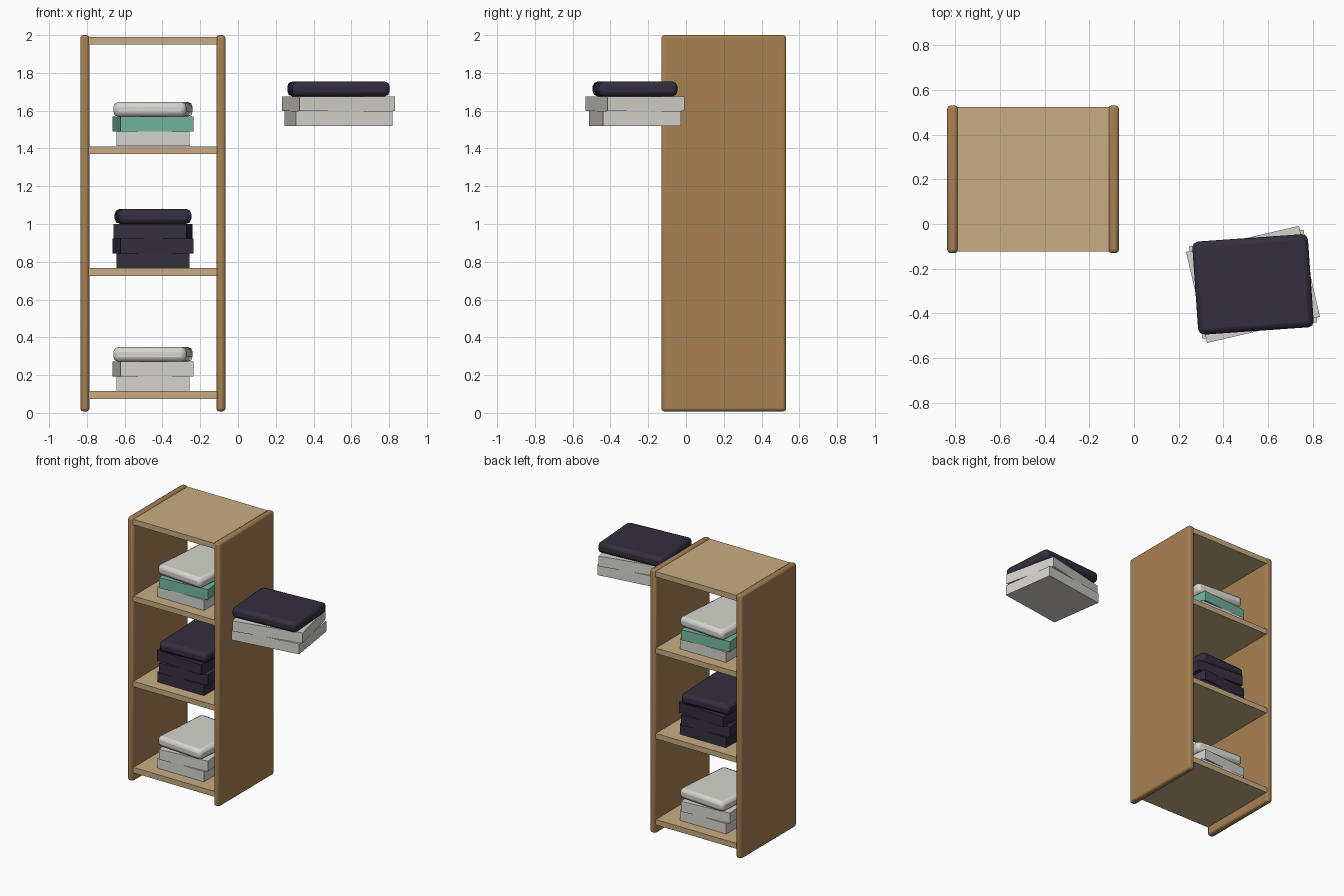
import bpy
from math import radians

if "Cube" in bpy.data.objects:
    bpy.data.objects.remove(bpy.data.objects["Cube"])


def material(name, rgb):
    m = bpy.data.materials.new(name)
    m.diffuse_color = [(c / 255) ** 2.2 for c in rgb] + [1]
    m.use_nodes = True
    m.node_tree.nodes["Principled BSDF"].inputs["Base Color"].default_value = m.diffuse_color
    return m


OAK = material("oak", (166, 128, 83))
BIRCH = material("birch", (198, 171, 130))
WHITE = material("white cloth", (212, 211, 205))
TEAL = material("teal cloth", (115, 181, 160))
DARK = material("dark cloth", (55, 50, 64))


def box(name, center, size, mat, angle=0, bevel=0):
    bpy.ops.mesh.primitive_cube_add(size=1, location=center)
    ob = bpy.context.object
    ob.name = name
    ob.scale = size
    bpy.ops.object.transform_apply(location=False, rotation=False, scale=True)
    ob.rotation_euler.z = radians(angle)
    ob.data.materials.append(mat)
    if bevel:
        mod = ob.modifiers.new("bevel", "BEVEL")
        mod.width = bevel
        mod.segments = 2
        bpy.ops.object.shade_smooth_by_angle(angle=radians(50))
    return ob


# Folded clothes: flat boxes with a soft rounded one on top
def stack(name, x, y, z, size, folds, height=0.078):
    for i, (mat, angle) in enumerate(folds):
        top = i == len(folds) - 1
        box(f"{name}_fold_{i + 1}", (x, y, z + height * (i + 0.5)),
            (*size, height), mat, angle, 0.026 if top else 0)


# Side panels
CX, CY = -0.451, 0.2
for name, s in (("left_panel", -1), ("right_panel", 1)):
    box(name, (CX + s * 0.36, CY, 1.004), (0.048, 0.66, 1.992), OAK, bevel=0.015)

# Shelves
for name, z in (("bottom_shelf", 0.095), ("lower_shelf", 0.746),
                ("upper_shelf", 1.391), ("top_board", 1.97)):
    box(name, (CX, CY, z), (0.69, 0.648, 0.041), BIRCH)

# Clothes on the shelves
SIZE = (0.387, 0.48)
stack("bottom_stack", CX + 0.001, CY, 0.115, SIZE,
      [(WHITE, 0), (WHITE, 5), (WHITE, -4.5)])
stack("middle_stack", CX + 0.001, CY, 0.767, SIZE,
      [(DARK, 0), (DARK, 5), (DARK, -4), (DARK, 2.5)])
stack("upper_stack", CX + 0.001, CY, 1.412, SIZE,
      [(WHITE, 0), (TEAL, 5), (WHITE, -4.5)])

# Separate stack hovering beside the shelf
stack("side_stack", 0.532, -0.27, 1.52, (0.518, 0.417),
      [(WHITE, 8.3), (WHITE, 13), (DARK, 4)])
